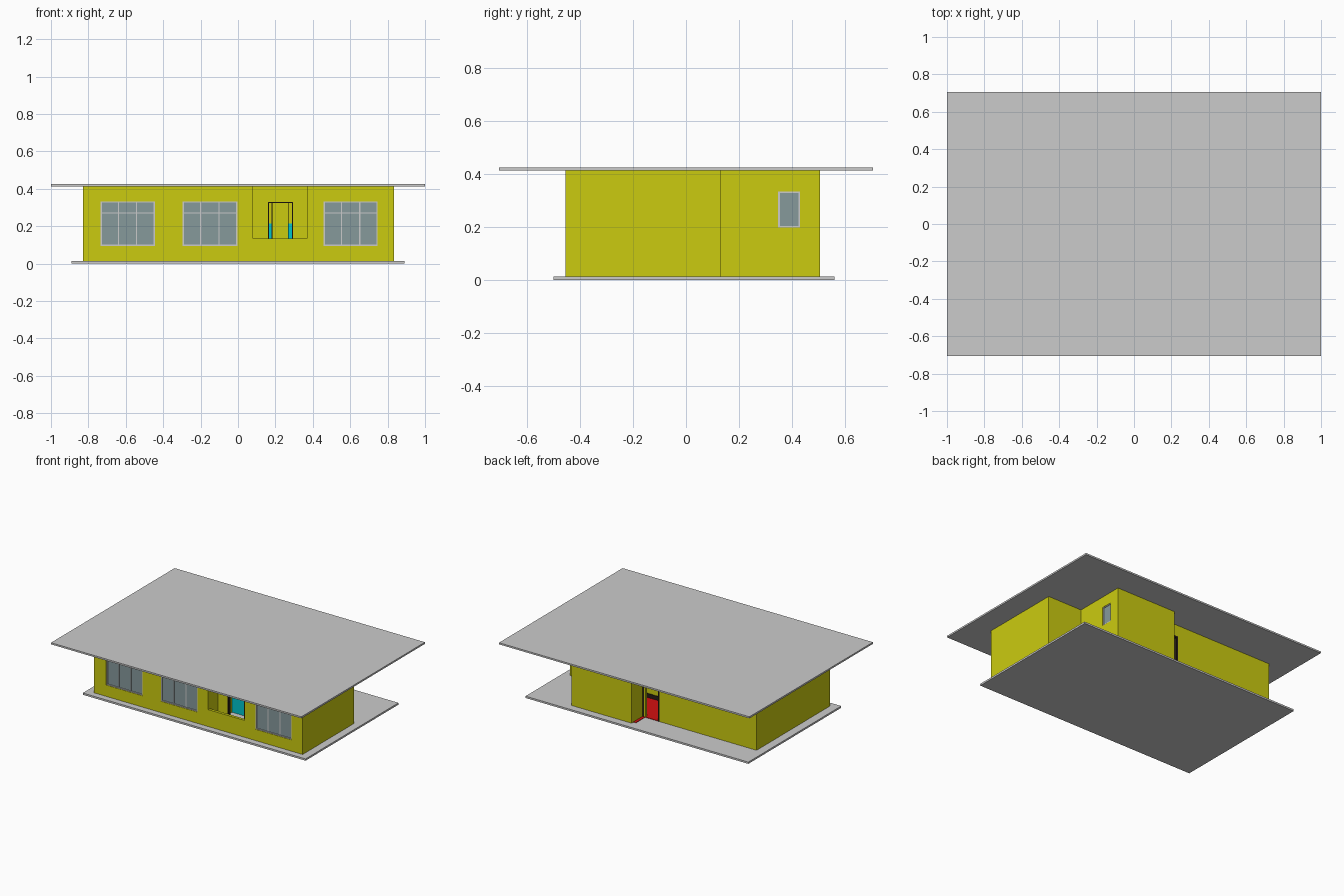
import bpy, bmesh
from mathutils import Matrix, Vector

if "Cube" in bpy.data.objects:
    bpy.data.objects.remove(bpy.data.objects["Cube"])


def material(name, r, g, b):
    m = bpy.data.materials.new(name)
    m.diffuse_color = (r, g, b, 1)
    m.use_nodes = True
    m.node_tree.nodes["Principled BSDF"].inputs["Base Color"].default_value = m.diffuse_color
    return m


YELLOW = material("yellow_paint", 0.6, 0.6, 0.005)
GLASS = material("glass", 0.24, 0.32, 0.33)
DARK = material("dark_wood", 0.02, 0.012, 0.008)
TEAL = material("teal_tile", 0.0, 0.55, 0.6)
RED = material("red_floor", 0.65, 0.005, 0.005)


def make(name, bm, mat=None):
    me = bpy.data.meshes.new(name)
    bm.to_mesh(me)
    bm.free()
    ob = bpy.data.objects.new(name, me)
    bpy.context.collection.objects.link(ob)
    if mat:
        me.materials.append(mat)
    return ob


def boxes(name, items, mat=None):
    """Each item: x0, x1, y0, y1, z0, z1."""
    bm = bmesh.new()
    for x0, x1, y0, y1, z0, z1 in items:
        c = Vector(((x0 + x1) / 2, (y0 + y1) / 2, (z0 + z1) / 2))
        s = Matrix.Diagonal((x1 - x0, y1 - y0, z1 - z0, 1))
        bmesh.ops.create_cube(bm, size=1, matrix=Matrix.Translation(c) @ s)
    return make(name, bm, mat)


Z0, Z1, T = 0.013, 0.413, 0.02
FRONT, BACK, PORCH = -0.455, 0.38, -0.345
WZ0, WZ1 = 0.094, 0.333

# Slabs
boxes("floor_slab", [(-0.89, 0.89, -0.5, 0.56, 0, Z0)])
boxes("roof_slab", [(-1, 1, -0.705, 0.705, Z1, 0.425)])

# Outer walls from the stepped footprint
foot = [(-0.83, FRONT), (0.835, FRONT), (0.835, 0.13), (0.56, 0.13),
        (0.56, 0.505), (0.08, 0.505), (0.08, BACK), (-0.83, BACK)]
bm = bmesh.new()
low = [bm.verts.new((x, y, Z0)) for x, y in foot]
top = [bm.verts.new((x, y, Z1)) for x, y in foot]
for i in range(len(foot)):
    j = (i + 1) % len(foot)
    bm.faces.new((low[i], low[j], top[j], top[i]))
walls = make("outer_walls", bm, YELLOW)
sol = walls.modifiers.new("thickness", "SOLIDIFY")
sol.thickness, sol.offset, sol.use_even_offset = T, -1, True

# Openings
windows = [(-0.735, -0.445), (-0.297, -0.003), (0.458, 0.747)]
cuts = [(a, b, FRONT - 0.05, FRONT + 0.05, WZ0, WZ1) for a, b in windows]
cuts.append((0.08, 0.37, FRONT - 0.05, FRONT + 0.05, 0.135, 0.45))
cuts.append((0.52, 0.6, 0.348, 0.43, 0.198, 0.335))
cuts.append((-0.055, 0.058, BACK - 0.05, BACK + 0.05, 0.0, 0.33))
cutter = boxes("opening_cutter", cuts)
cutter.hide_render = True
cutter.hide_viewport = True
cut = walls.modifiers.new("openings", "BOOLEAN")
cut.object, cut.operation, cut.solver = cutter, "DIFFERENCE", "EXACT"


def frame(a, b, z0, z1, y0, y1, w, sill=True):
    """Frame bars around an opening in an x-z wall."""
    out = [(a, a + w, y0, y1, z0, z1), (b - w, b, y0, y1, z0, z1),
           (a + w, b - w, y0, y1, z1 - w, z1)]
    if sill:
        out.append((a + w, b - w, y0, y1, z0, z0 + w))
    return out


# Front windows: frame, two mullions, a transom and glass
for n, (a, b) in enumerate(windows):
    y0, y1 = FRONT + 0.003, FRONT + 0.016
    bars = frame(a, b, WZ0, WZ1, y0, y1, 0.007)
    for k in (1, 2):
        x = a + (b - a) * k / 3
        bars.append((x - 0.003, x + 0.003, y0 + 0.003, y1, WZ0 + 0.007, WZ1 - 0.007))
    bars.append((a + 0.007, b - 0.007, y0 + 0.003, y1, 0.267, 0.273))
    boxes(f"window_frame_{n}", bars)
    boxes(f"window_glass_{n}", [(a + 0.007, b - 0.007, y0 + 0.006, y1 - 0.003,
                                 WZ0 + 0.007, WZ1 - 0.007)], GLASS)

# Side window on the rear block
xa, xb = 0.544, 0.557
boxes("side_window_frame", [
    (xa, xb, 0.348, 0.354, 0.198, 0.335), (xa, xb, 0.424, 0.43, 0.198, 0.335),
    (xa, xb, 0.354, 0.424, 0.198, 0.204), (xa, xb, 0.354, 0.424, 0.329, 0.335)])
boxes("side_window_glass", [(xa + 0.004, xb - 0.004, 0.354, 0.424, 0.204, 0.329)], GLASS)


def door_wall(x0, x1, y, a, b):
    """Wall along x at y with a doorway from a to b."""
    return [(x0, a, y, y + T, Z0, Z1), (b, x1, y, y + T, Z0, Z1), (a, b, y, y + T, 0.33, Z1)]


# Porch recess and entrance
boxes("porch_walls", [(0.08 - T, 0.08, FRONT + T, PORCH + T, Z0, Z1),
                      (0.37, 0.37 + T, FRONT + T, PORCH + T, Z0, Z1)]
      + door_wall(0.08, 0.37, PORCH, 0.16, 0.295), YELLOW)
boxes("entrance_door_frame", frame(0.16, 0.295, Z0, 0.33, PORCH - 0.002, PORCH + T + 0.002, 0.006, False), DARK)

# Hall partition with tiled lower part
HALL = -0.18
boxes("hall_walls", door_wall(0.08, 0.37, HALL, 0.18, 0.27)
      + [(0.08 - T, 0.08, PORCH + T, HALL + T, Z0, Z1),
         (0.37, 0.37 + T, PORCH + T, HALL + T, Z0, Z1)], YELLOW)
boxes("hall_tiles", [(0.08, 0.18, HALL - 0.004, HALL, Z0, 0.215),
                     (0.27, 0.37, HALL - 0.004, HALL, Z0, 0.215)], TEAL)
boxes("hall_door_frame", frame(0.18, 0.27, Z0, 0.33, HALL - 0.006, HALL + T, 0.004, False), DARK)

# Rear room: red floor, inner wall, skirting and back door frame
boxes("rear_wall", [(-0.3, 0.54, 0.10, 0.12, Z0, Z1)], YELLOW)
boxes("rear_skirting", [(-0.3, 0.54, 0.12, 0.124, Z0, 0.045)], DARK)
boxes("rear_floor", [(-0.3, 0.06, 0.124, 0.36, Z0, 0.016), (0.06, 0.54, 0.124, 0.485, Z0, 0.016),
                     (-0.055, 0.06, 0.36, BACK, Z0, 0.016)], RED)
boxes("back_door_frame", frame(-0.055, 0.08, Z0, 0.33, BACK - T - 0.002, BACK + 0.002, 0.012, False), DARK)
